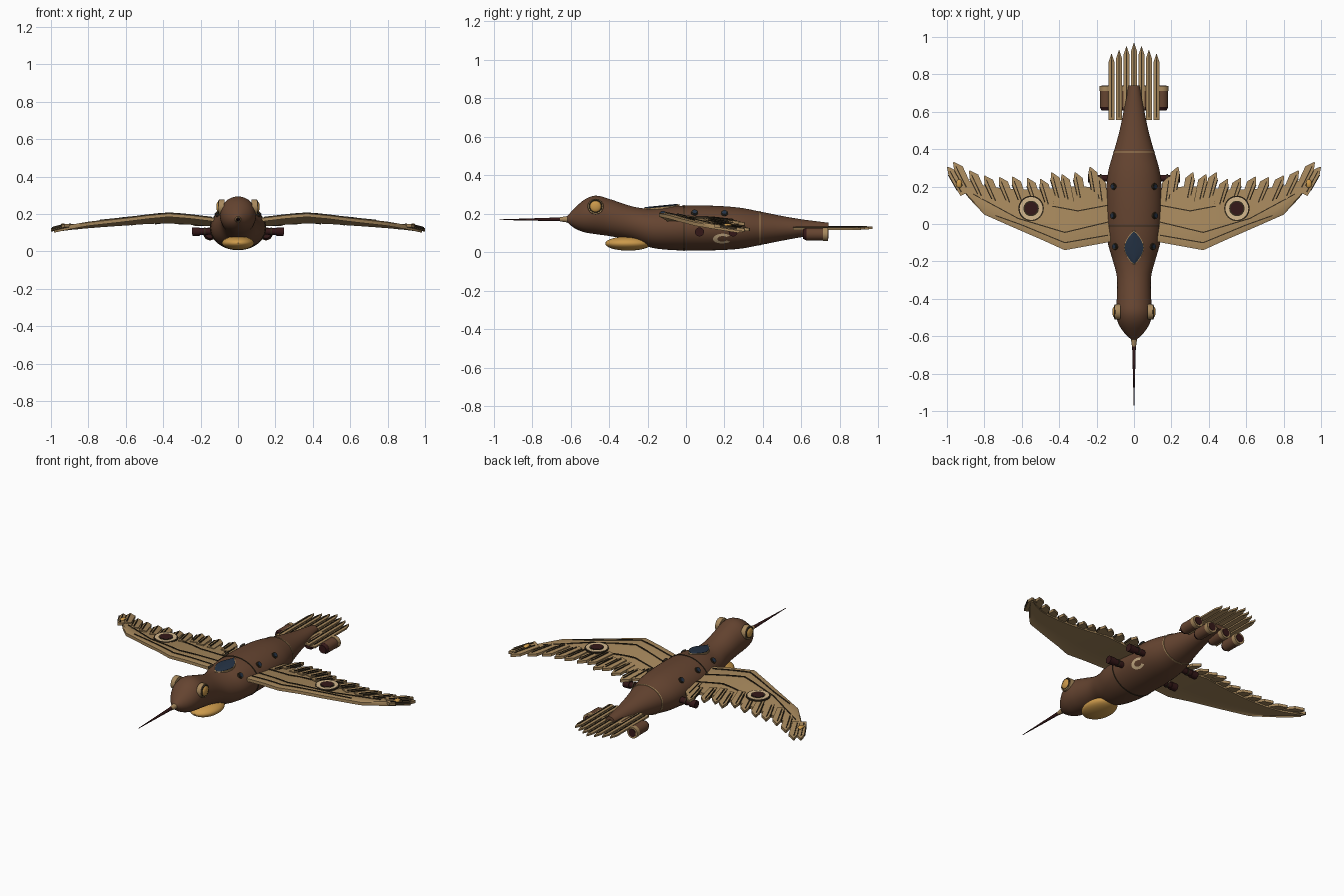
import bpy, bmesh, math
from mathutils import Vector, Matrix

if "Cube" in bpy.data.objects:
    bpy.data.objects.remove(bpy.data.objects["Cube"])

def material(name, r, g, b):
    m = bpy.data.materials.new(name)
    m.diffuse_color = (r, g, b, 1)
    m.use_nodes = True
    m.node_tree.nodes["Principled BSDF"].inputs["Base Color"].default_value = m.diffuse_color
    return m

BROWN = material("body brown", .13, .058, .03)
TAN = material("feather tan", .39, .25, .11)
GOLD = material("lamp gold", .60, .32, .07)
NAVY = material("glass navy", .018, .032, .058)
MAROON = material("dark maroon", .035, .009, .009)
DARK = material("seam dark", .035, .024, .012)
CREAM = material("marking cream", .66, .48, .27)

# ---------- helpers ----------
def make(name, bm, mats, mirror=False, smooth=True):
    bmesh.ops.recalc_face_normals(bm, faces=bm.faces)
    me = bpy.data.meshes.new(name)
    bm.to_mesh(me)
    bm.free()
    ob = bpy.data.objects.new(name, me)
    bpy.context.collection.objects.link(ob)
    for m in mats:
        me.materials.append(m)
    if mirror:
        ob.modifiers.new("mirror", 'MIRROR')
    if smooth:
        bpy.context.view_layer.objects.active = ob
        ob.select_set(True)
        bpy.ops.object.shade_smooth_by_angle(angle=math.radians(35))
        ob.select_set(False)
    return ob

def cyl(bm, p0, p1, r0, r1=None, m=0, seg=24):
    p0, p1 = Vector(p0), Vector(p1)
    d = p1 - p0
    mat = Matrix.Translation((p0 + p1) / 2) @ d.to_track_quat('Z', 'Y').to_matrix().to_4x4()
    r = bmesh.ops.create_cone(bm, cap_ends=True, segments=seg, radius1=r0,
                              radius2=r0 if r1 is None else r1, depth=d.length, matrix=mat)
    for f in {f for v in r['verts'] for f in v.link_faces}:
        f.material_index = m

def ball(bm, c, r, m=0):
    mat = Matrix.Translation(c) @ Matrix.Diagonal((*r, 1))
    res = bmesh.ops.create_uvsphere(bm, u_segments=32, v_segments=16, radius=1, matrix=mat)
    for f in {f for v in res['verts'] for f in v.link_faces}:
        f.material_index = m

def slab(bm, rows, t, m=0):
    """Closed sheet of thickness t hanging below a grid of points."""
    top = [[bm.verts.new(p) for p in r] for r in rows]
    bot = [[bm.verts.new((p[0], p[1], p[2] - t)) for p in r] for r in rows]
    a, b = len(rows), len(rows[0])
    fs = []
    for i in range(a - 1):
        for j in range(b - 1):
            for g in (top, bot):
                fs.append((g[i][j], g[i + 1][j], g[i + 1][j + 1], g[i][j + 1]))
        for j in (0, b - 1):
            fs.append((top[i][j], top[i + 1][j], bot[i + 1][j], bot[i][j]))
    for i in (0, a - 1):
        for j in range(b - 1):
            fs.append((top[i][j], top[i][j + 1], bot[i][j + 1], bot[i][j]))
    for f in fs:
        bm.faces.new(f).material_index = m

def lerp_table(tab, x):
    """Smooth (Catmull-Rom) lookup in rows of (x, values...)."""
    x = min(max(x, tab[0][0]), tab[-1][0])
    i = next(k for k in range(len(tab) - 1) if x <= tab[k + 1][0])
    p = [tab[max(0, min(len(tab) - 1, i + k))] for k in (-1, 0, 1, 2)]
    h = p[2][0] - p[1][0]
    t = (x - p[1][0]) / h
    out = []
    for c in range(1, len(tab[0])):
        m1 = (p[2][c] - p[0][c]) / (p[2][0] - p[0][0]) * h
        m2 = (p[3][c] - p[1][c]) / (p[3][0] - p[1][0]) * h
        out.append((2*t**3 - 3*t**2 + 1)*p[1][c] + (t**3 - 2*t*t + t)*m1
                   + (3*t*t - 2*t**3)*p[2][c] + (t**3 - t*t)*m2)
    return out

# ---------- fuselage: half width, top and bottom along y ----------
BODY = [(-.62, .012, .185, .158), (-.585, .05, .222, .128), (-.53, .085, .272, .104), (-.47, .097, .294, .094),
        (-.40, .092, .277, .084), (-.28, .092, .238, .062), (-.19, .115, .226, .026),
        (-.10, .140, .236, .013), (0, .148, .242, .009), (.15, .149, .241, .010), (.28, .138, .231, .018),
        (.40, .104, .208, .040), (.50, .077, .188, .060), (.60, .056, .171, .078), (.74, .030, .153, .098)]

def body(y, a, off=0):
    w, zt, zb = lerp_table(BODY, y)
    return ((w + off) * math.cos(a), y, (zt + zb) / 2 + ((zt - zb) / 2 + off) * math.sin(a))

def loft(bm, ys, off=0, seg=48):
    rings = [[bm.verts.new(body(y, 2 * math.pi * k / seg, off)) for k in range(seg)] for y in ys]
    for r0, r1 in zip(rings, rings[1:]):
        for k in range(seg):
            bm.faces.new((r0[k], r0[(k + 1) % seg], r1[(k + 1) % seg], r1[k]))
    bm.faces.new(rings[0])
    bm.faces.new(rings[-1])

bm = bmesh.new()
loft(bm, [-.62 + 1.36 * i / 64 for i in range(65)])
make("fuselage", bm, [BROWN])
for nm, y, mt in (("front_seam", -.01, DARK), ("rear_seam", .385, TAN)):
    bm = bmesh.new()
    loft(bm, [y - .003, y + .003], .003)
    make(nm, bm, [mt])

# beak
bm = bmesh.new()
cyl(bm, (0, -.655, .171), (0, -.605, .171), .011, .018, 0)
cyl(bm, (0, -.80, .170), (0, -.65, .171), .006, .010, 1)
cyl(bm, (0, -.97, .169), (0, -.80, .170), .0015, .006, 1)
make("beak", bm, [TAN, MAROON])

# eyes and chin lamp
bm = bmesh.new()
cyl(bm, (.075, -.47, .236), (.103, -.47, .238), .042, .040, 0)
cyl(bm, (.10, -.47, .238), (.106, -.47, .238), .036, .034, 1)
ball(bm, (.103, -.47, .238), (.013, .030, .030), 2)
make("eyes", bm, [TAN, DARK, GOLD], True)
bm = bmesh.new()
ball(bm, (0, -.30, .045), (.086, .12, .037))
make("chin_lamp", bm, [GOLD])

# cockpit glass with rim
for nm, k, dz, mt in (("cockpit_rim", 1.07, -.003, TAN), ("cockpit_glass", 1, 0, NAVY)):
    bm = bmesh.new()
    rows = []
    for i in range(17):
        s = i / 8 - 1
        w = k * (.003 + .047 * (1 - abs(s) ** 1.8))
        y = -.127 + .086 * k * s
        rows.append([(w * u, y, .243 + .1 * (y + .127) + dz - .006 * u * u) for u in (-1, -.5, 0, .5, 1)])
    slab(bm, rows, .009)
    make(nm, bm, [mt])

# portholes
bm = bmesh.new()
for y in (-.12, .045, .2):
    a = math.radians(42)
    p, q = body(y, a, -.01), body(y, a, .006)
    e = body(y, a, .009)
    cyl(bm, p, q, .018, m=0)
    cyl(bm, q, e, .012, m=1)
make("portholes", bm, [DARK, NAVY], True)

# horseshoe marking low on each flank
bm = bmesh.new()
arc = [math.radians(40 + 280 * i / 28) for i in range(29)]
g = [[bm.verts.new(body(.19 + .05 * r * math.cos(t), -.5 + .25 * r * math.sin(t), .003)) for r in (.55, 1)]
     for t in arc]
for r0, r1 in zip(g, g[1:]):
    bm.faces.new((r0[0], r0[1], r1[1], r1[0]))
make("flank_marking", bm, [CREAM], True)

# ---------- wings ----------
SPAN = [(.10, .158), (.15, .165), (.37, .182), (.60, .169), (.80, .157), (1.0, .146)]
def wing(x, y, up=0):
    return (x, y, lerp_table(SPAN, x)[0] - .12 * (y - .08) + up)

PLAN = [(.10, -.09, .17), (.15, -.10, .185), (.26, -.12, .20), (.37, -.14, .20), (.48, -.09, .185),
        (.60, -.038, .185), (.70, .006, .19), (.80, .05, .205), (.88, .135, .23), (.94, .21, .265), (.985, .275, .295)]
bm = bmesh.new()
slab(bm, [[wing(x, a + (b - a) * s, -.006 * (s == 0)) for s in (0, .08, .4, .7, 1)] for x, a, b in PLAN], .018)
make("wings", bm, [TAN], True)

# trailing feathers, each a pointed blade with a dark shaft
TIPS = [(.19, .255), (.235, .305), (.315, .275), (.385, .265), (.44, .275), (.50, .24), (.57, .245),
        (.65, .252), (.72, .25), (.80, .258), (.88, .285), (.965, .33), (.997, .305)]
bm = bmesh.new()
for i, (x, y) in enumerate(TIPS):
    lean = .02 + .06 * i / 12
    tip, root = Vector((x, y)), Vector((max(.13, x - lean), y - .15))
    d = (tip - root).normalized()
    n = Vector((d.y, -d.x))
    up = .004 + .003 * (i % 2)
    def row(s, w0, w1, h):
        c = root.lerp(tip, s)
        return [wing(min(1, p.x), p.y, h) for p in (c + n * w0, c + n * w1)]
    slab(bm, [row(0, -.03, .012, up), row(.76, -.034, .016, up), row(1, -.003, .003, up)], .016, 0)
    slab(bm, [row(.1, -.005, .002, up + .004), row(.85, -.004, .001, up + .004)], .006, 1)
    slab(bm, [row(.2, .010, .016, up + .002), row(.76, .013, .019, up + .002)], .014, 1)
make("wing_feathers", bm, [TAN, DARK], True, False)

# panel seams following the leading edge
bm = bmesh.new()
for path in ([(.14, -.06), (.37, -.10), (.60, -.005), (.74, .045)],
             [(.14, .01), (.37, -.045), (.62, .03), (.86, .16)],
             [(.14, .10), (.30, .07), (.46, .10)]):
    pts = []
    for (x0, y0), (x1, y1) in zip(path, path[1:]):
        pts += [(x0 + (x1 - x0) * k / 5, y0 + (y1 - y0) * k / 5) for k in range(5)]
    slab(bm, [[wing(x, y - .003, .004), wing(x, y + .003, .004)] for x, y in pts + path[-1:]], .007)
make("wing_seams", bm, [DARK], True, False)

# roundels
bm = bmesh.new()
for r, z, m in ((.068, .183, 0), (.061, .1845, 1), (.041, .186, 0), (.034, .1875, 2)):
    cyl(bm, (.55, .083, z - .008), (.55, .083, z), r, m=m, seg=40)
make("wing_roundels", bm, [DARK, CREAM, MAROON], True)

# wing tip lamps
bm = bmesh.new()
ball(bm, wing(.935, .215, .004), (.016, .024, .012))
make("wingtip_lamps", bm, [GOLD], True)

# exhaust stubs under the wing roots
bm = bmesh.new()
for y in (.07, .245):
    cyl(bm, (.11, y, .108), (.215, y, .106), .018, m=0)
    cyl(bm, (.205, y, .106), (.245, y, .105), .023, m=0)
    cyl(bm, (.175, y, .107), (.183, y, .107), .022, m=1)
make("exhaust_stubs", bm, [MAROON, DARK], True)

# ---------- tail ----------
bm = bmesh.new()
for i in range(-3, 4):
    x, y = .04 * i, .97 - .02 * abs(i)
    z = .134 - .0015 * abs(i)
    slab(bm, [[(x + w * u, yy, z - .004 * abs(u)) for u in (-1, 0, 1)]
              for yy, w in ((.555, .016), (y - .045, .016), (y, .001))], .010, 0)
    slab(bm, [[(x - .003, yy, z + .002), (x + .003, yy, z + .002)] for yy in (.57, y - .03)], .005, 1)
make("tail_feathers", bm, [TAN, DARK], False, False)

# four tail thrusters
bm = bmesh.new()
for x in (.05, .15):
    cyl(bm, (x, .625, .094), (x, .715, .094), .033, m=0)
    cyl(bm, (x, .608, .094), (x, .626, .094), .024, .033, 2)
    cyl(bm, (x, .712, .094), (x, .738, .094), .035, m=1)
    cyl(bm, (x, .736, .094), (x, .741, .094), .024, m=2)
make("tail_thrusters", bm, [BROWN, TAN, MAROON], True)
